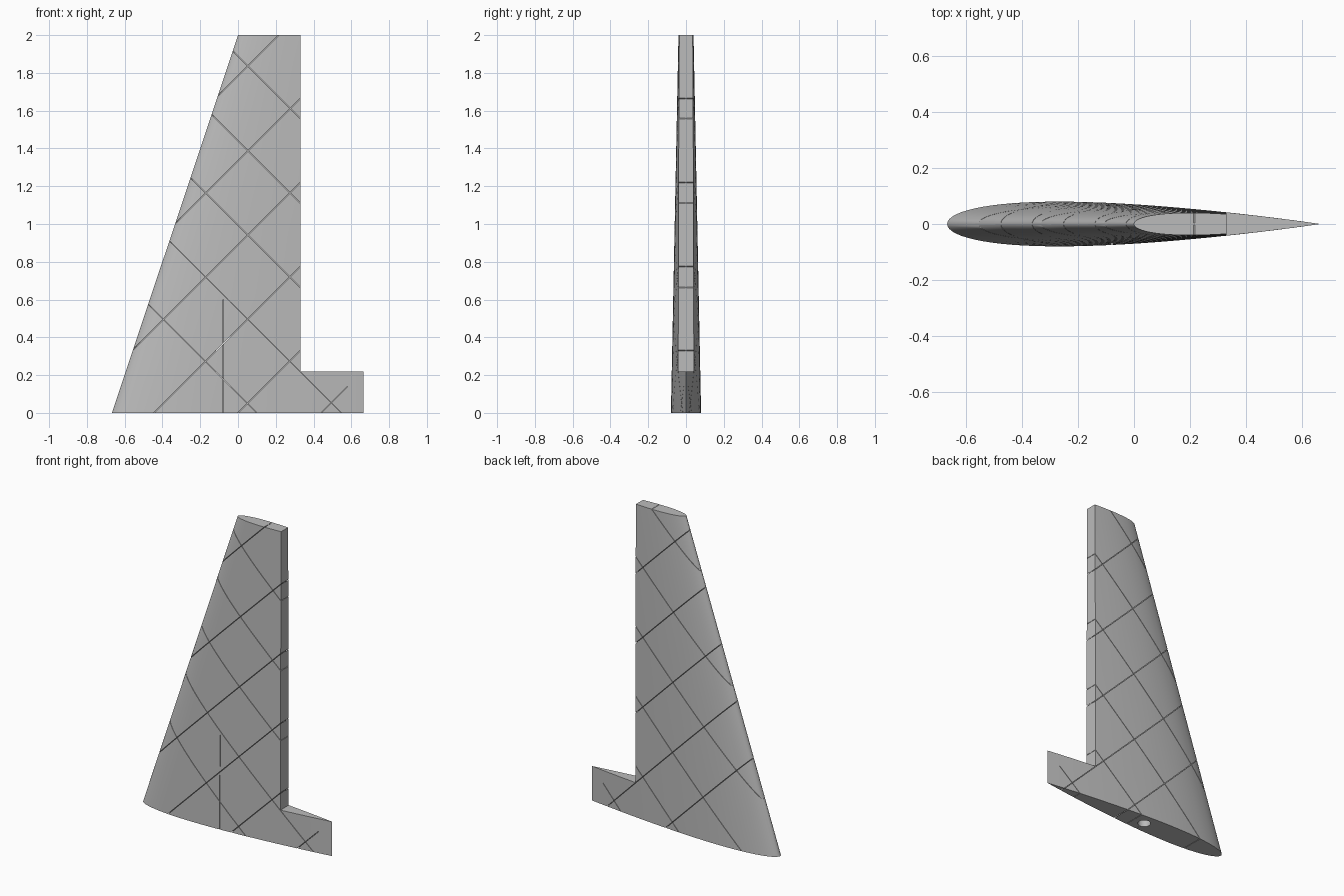
import bpy, bmesh, math
from mathutils import Matrix, Vector

if "Cube" in bpy.data.objects:
    bpy.data.objects.remove(bpy.data.objects["Cube"])

ROOT_X, TAIL_X, HINGE_X = -0.667, 0.665, 0.33
HEIGHT, STEP_Z = 2.0, 0.22
ROD_X, ROD_TOP, ROD_R = -0.078, 0.6, 0.038
GAP, CORE = 0.003, 0.003

grey = bpy.data.materials.new("light grey")
grey.diffuse_color = (0.5, 0.5, 0.5, 1)
grey.use_nodes = True
grey.node_tree.nodes["Principled BSDF"].inputs["Base Color"].default_value = grey.diffuse_color


def make_object(name, bm):
    bmesh.ops.recalc_face_normals(bm, faces=bm.faces)
    mesh = bpy.data.meshes.new(name)
    bm.to_mesh(mesh)
    bm.free()
    mesh.materials.append(grey)
    ob = bpy.data.objects.new(name, mesh)
    bpy.context.collection.objects.link(ob)
    return ob


def add_box(bm, centre, size, angle=0):
    m = (Matrix.Translation(centre) @ Matrix.Rotation(angle, 4, 'Y')
         @ Matrix.Diagonal((*size, 1)))
    bmesh.ops.create_cube(bm, size=1, matrix=m)


def half_thickness(t):
    # symmetric 12 percent wing section with a closed trailing edge
    return 0.6 * (0.2969 * math.sqrt(t) - 0.126 * t - 0.3516 * t**2
                  + 0.2843 * t**3 - 0.1036 * t**4)


def section(bm, nose_x, z, n=40):
    chord = TAIL_X - nose_x
    ring = []
    for i in range(2 * n):
        t = (1 + math.cos(math.pi * i / n)) / 2
        y = half_thickness(t) * chord * (1 if i < n else -1)
        if i in (0, n):
            y = 0
        ring.append(bm.verts.new((nose_x + t * chord, y, z)))
    return ring


# Tapered fin lofted between the root and tip sections
bm = bmesh.new()
low, high = section(bm, ROOT_X, 0), section(bm, 0, HEIGHT)
for i in range(len(low)):
    j = (i + 1) % len(low)
    bm.faces.new((low[i], low[j], high[j], high[i]))
bm.faces.new(low[::-1])
bm.faces.new(high)
fin = make_object("tail_fin", bm)

cutters = []

# Rudder cutout behind the hinge line
bm = bmesh.new()
add_box(bm, (HINGE_X + 0.5, 0, STEP_Z + 1), (1, 1, 2))
cutters.append(make_object("rudder_cutout", bm))

# Blind hole for the mounting rod
bm = bmesh.new()
bmesh.ops.create_cone(bm, cap_ends=True, segments=32, radius1=ROD_R, radius2=ROD_R,
                      depth=ROD_TOP + 0.1,
                      matrix=Matrix.Translation((ROD_X, 0, ROD_TOP / 2 - 0.05)))
cutters.append(make_object("rod_hole", bm))

# Slit joining the rod hole to the front skin
bm = bmesh.new()
add_box(bm, (ROD_X, -0.12, ROD_TOP / 2 - 0.05), (GAP, 0.2, ROD_TOP + 0.1))
cutters.append(make_object("rod_slit", bm))

# Two crossing families of diagonal rib grooves on both skins
for name, lean, offsets in (("falling_grooves", -1, (0.10, 0.547, 0.994, 1.441, 1.888)),
                            ("rising_grooves", 1, (-0.445, 0.0, 0.445, 0.89, 1.335, 1.785))):
    bm = bmesh.new()
    for c in offsets:
        along = Vector((1, 0, lean)).normalized()
        mid, length = Vector((0, 0, c)), 5
        if c < -0.4:  # the short groove stops before the trailing edge
            mid, length = Vector((0.48, 0, 0.04)), 0.283
        for side in (-1, 1):
            add_box(bm, mid + Vector((0, side * (CORE + 0.1), 0)),
                    (length, 0.2, GAP), -lean * math.pi / 4)
    cutters.append(make_object(name, bm))

# Carve the fin, then discard the cutters
bpy.context.view_layer.objects.active = fin
fin.select_set(True)
for c in cutters:
    c.select_set(False)
    c.hide_render = True
    mod = fin.modifiers.new(c.name, 'BOOLEAN')
    mod.operation, mod.solver, mod.object = 'DIFFERENCE', 'EXACT', c
    bpy.ops.object.modifier_apply(modifier=mod.name)
    bpy.data.objects.remove(c)

bpy.ops.object.shade_smooth_by_angle(angle=math.radians(30))
